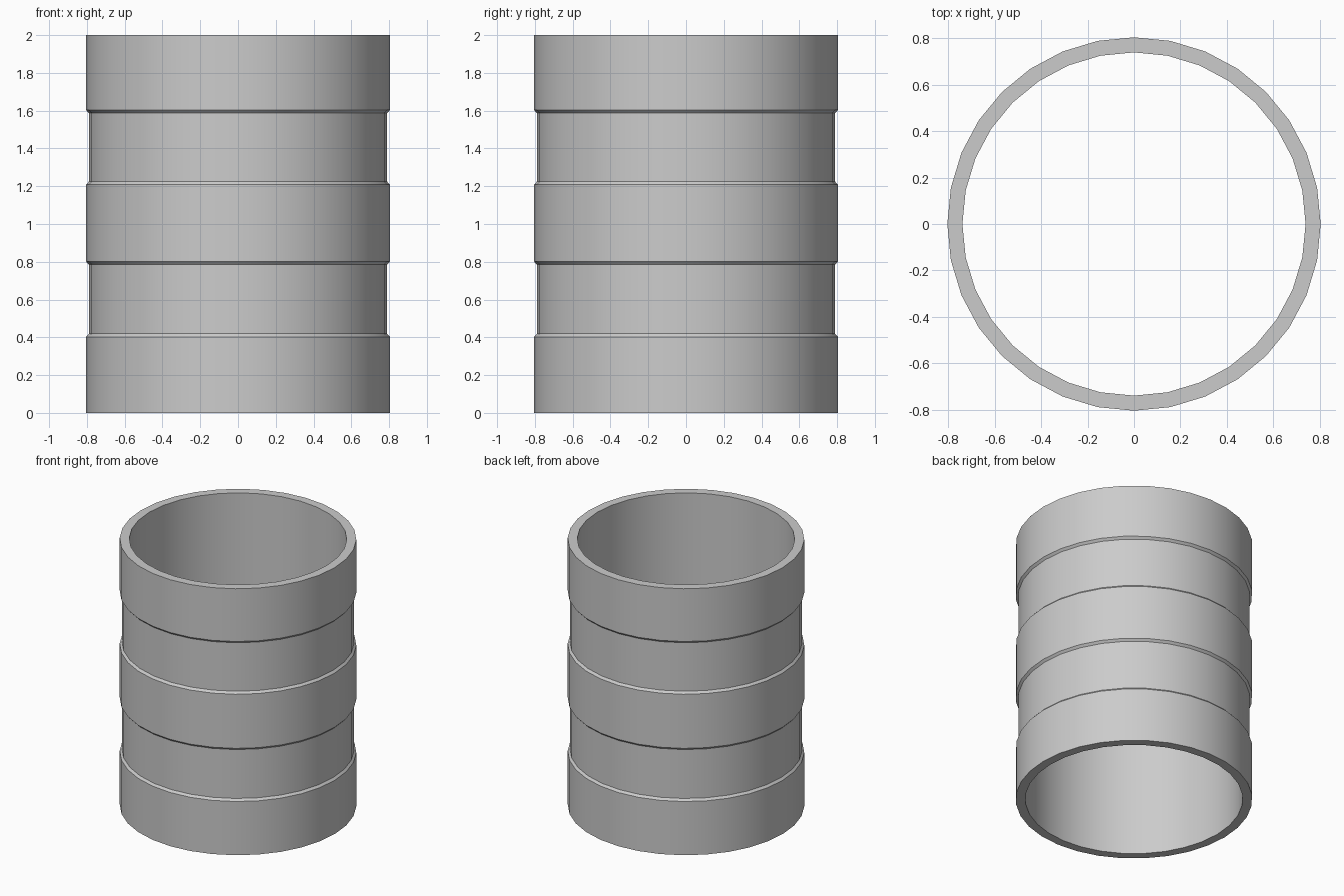
import bpy
import bmesh
from math import cos, sin, tau, radians

if "Cube" in bpy.data.objects:
    bpy.data.objects.remove(bpy.data.objects["Cube"], do_unlink=True)

SIDES = 32
OUTER, GROOVE, INNER, HEIGHT = 0.805, 0.79, 0.74, 2.0
BEVEL = 0.016

# Single grey material
grey = bpy.data.materials.new("light_grey")
grey.use_nodes = True
colour = (0.6, 0.6, 0.6, 1)
grey.diffuse_color = colour
grey.node_tree.nodes["Principled BSDF"].inputs["Base Color"].default_value = colour

# Wall cross-section: inner face, then the outer face with two shallow grooves
profile = [(INNER, HEIGHT), (INNER, 0), (OUTER, 0)]
for low, high in ((0.403, 0.802), (1.208, 1.604)):
    profile += [(OUTER, low), (GROOVE, low + BEVEL),
                (GROOVE, high - BEVEL), (OUTER, high)]
profile.append((OUTER, HEIGHT))

# Sweep the closed section around the vertical axis
bm = bmesh.new()
rings = []
for r, z in profile:
    rings.append([bm.verts.new((r * cos(tau * i / SIDES), r * sin(tau * i / SIDES), z))
                  for i in range(SIDES)])
for k, ring in enumerate(rings):
    above = rings[(k + 1) % len(rings)]
    for i in range(SIDES):
        j = (i + 1) % SIDES
        bm.faces.new((ring[i], ring[j], above[j], above[i]))
bmesh.ops.recalc_face_normals(bm, faces=bm.faces)

mesh = bpy.data.meshes.new("ribbed_sleeve")
bm.to_mesh(mesh)
bm.free()
mesh.materials.append(grey)
sleeve = bpy.data.objects.new("ribbed_sleeve", mesh)
bpy.context.collection.objects.link(sleeve)

# Smooth round walls, crisp rims and groove edges
bpy.ops.object.select_all(action='DESELECT')
sleeve.select_set(True)
bpy.context.view_layer.objects.active = sleeve
bpy.ops.object.shade_smooth_by_angle(angle=radians(30))
